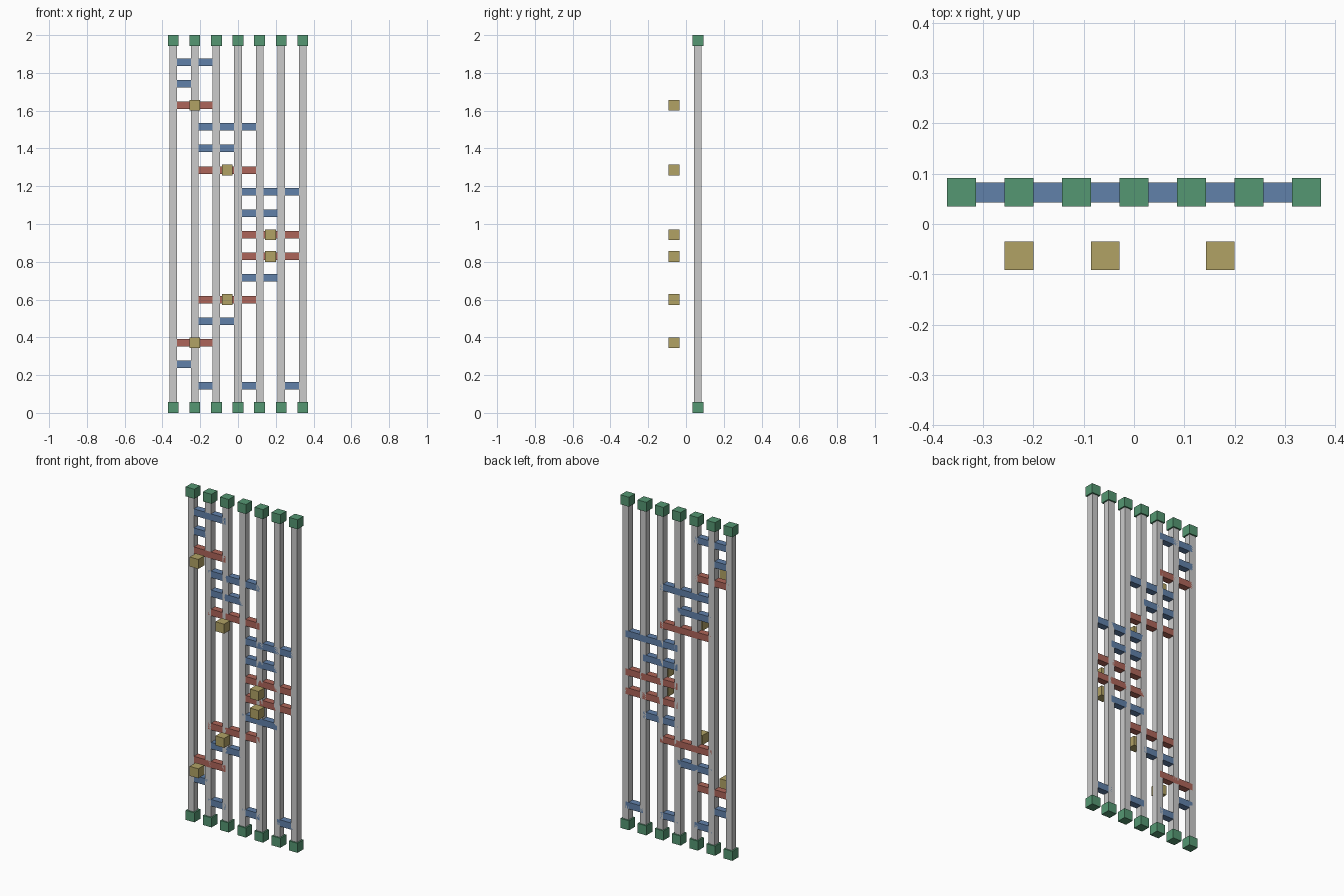
import bpy

if "Cube" in bpy.data.objects:
    bpy.data.objects.remove(bpy.data.objects["Cube"])

U = 2 / 17.5          # grid pitch
Y = 0.55 * U          # rail plane; nodes sit at -Y
CUBE = 0.5 * U
T = 0.35 * U          # rail and rung thickness


def material(name, color):
    m = bpy.data.materials.new(name)
    m.diffuse_color = (*color, 1)
    m.use_nodes = True
    m.node_tree.nodes["Principled BSDF"].inputs["Base Color"].default_value = m.diffuse_color
    return m


BLUE = material("blue", (0.12, 0.22, 0.40))
RED = material("red", (0.42, 0.13, 0.10))
GREEN = material("green", (0.09, 0.31, 0.17))
GOLD = material("gold", (0.44, 0.36, 0.13))


def box(name, loc, size, mat=None):
    bpy.ops.mesh.primitive_cube_add(size=1, location=loc)
    o = bpy.context.object
    o.name = name
    o.scale = size
    if mat:
        o.data.materials.append(mat)


def rail_x(i):
    return (i - 3) * U


def level_z(k):
    return CUBE / 2 + k * U


# Vertical rails with a cube at each end
for i in range(7):
    box("rail", (rail_x(i), Y, 1), (T, T, 17 * U))
    for k in (0, 17):
        box("end_cap", (rail_x(i), Y, level_z(k)), (CUBE,) * 3, GREEN)

# Rungs: level, first rail, last rail
blue_rungs = [(16, 0, 2), (15, 0, 1), (13, 1, 4), (12, 1, 3), (10, 3, 6), (9, 3, 5),
              (6, 3, 5), (4, 1, 3), (2, 0, 1), (1, 1, 2), (1, 3, 4), (1, 5, 6)]
red_rungs = [(14, 0, 2), (11, 1, 4), (8, 3, 6), (7, 3, 6), (5, 1, 4), (3, 0, 2)]


def rung(name, k, a, b, mat):
    mid = (rail_x(a) + rail_x(b)) / 2
    box(name, (mid, Y, level_z(k)), ((b - a) * U, T, T), mat)
    return mid


for r in blue_rungs:
    rung("rung", *r, BLUE)

# Red rungs carry a floating cube in front of their midpoint
for r in red_rungs:
    mid = rung("marked_rung", *r, RED)
    box("marker_cube", (mid, -Y, level_z(r[0])), (CUBE,) * 3, GOLD)
